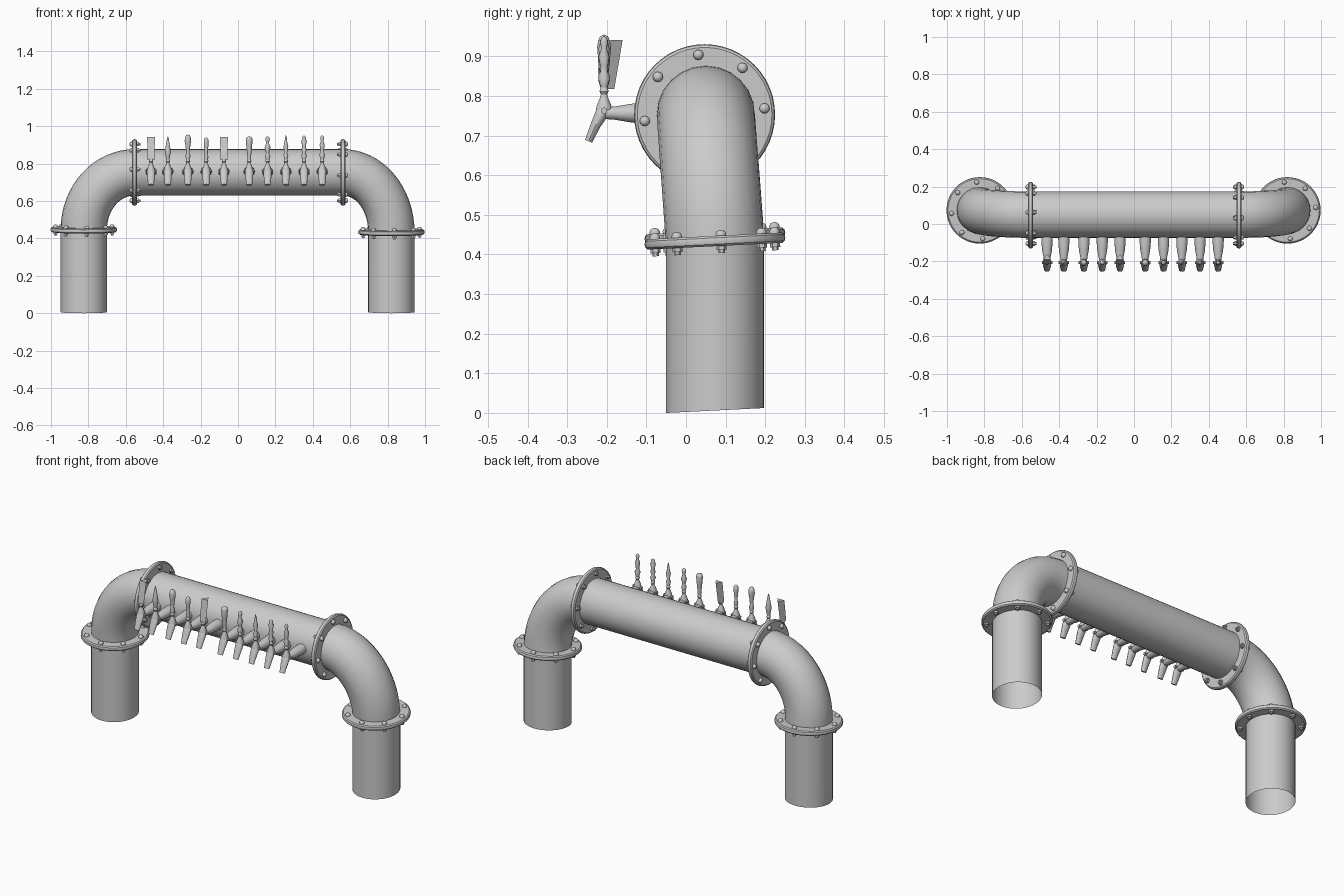
import bpy, bmesh, math
from mathutils import Vector, Matrix

if "Cube" in bpy.data.objects:
    bpy.data.objects.remove(bpy.data.objects["Cube"])

R, FR = 0.124, 0.178            # pipe and flange radius
PIPE_Y, PIPE_Z, LEG_Y = 0.05, 0.753, 0.073
TILT = 0.05                     # slope of the leg joints
X, Y, Z = Vector((1, 0, 0)), Vector((0, 1, 0)), Vector((0, 0, 1))


def finish(name, bm, angle=35):
    bmesh.ops.recalc_face_normals(bm, faces=bm.faces)
    me = bpy.data.meshes.new(name)
    bm.to_mesh(me)
    bm.free()
    for p in me.polygons:
        p.use_smooth = True
    me.set_sharp_from_angle(angle=math.radians(angle))
    ob = bpy.data.objects.new(name, me)
    bpy.context.collection.objects.link(ob)
    return ob


def loft(name, loops, caps=True, closed=False, angle=35):
    """Skin a list of equal point loops."""
    bm = bmesh.new()
    rows = [[bm.verts.new(p) for p in lp] for lp in loops]
    pairs = list(zip(rows, rows[1:])) + ([(rows[-1], rows[0])] if closed else [])
    n = len(rows[0])
    for a, b in pairs:
        for i in range(n):
            j = (i + 1) % n
            bm.faces.new((a[i], a[j], b[j], b[i]))
    if caps and not closed:
        bm.faces.new(rows[0])
        bm.faces.new(rows[-1])
    return finish(name, bm, angle)


def ring(c, u, v, n):
    return [Vector(c) + u * math.cos(2 * math.pi * i / n) + v * math.sin(2 * math.pi * i / n)
            for i in range(n)]


def lathe(name, prof, n=16, **kw):
    return loft(name, [ring((0, 0, z), X * r, Y * r, n) for r, z in prof], **kw)


def frame(u, v, w, origin):
    m = Matrix((u, v, w)).transposed().to_4x4()
    m.translation = origin
    return m


def flange(name, m):
    """Rounded disc with eight bolts; local +z points to the elbow."""
    prof = [(R - 0.004, -0.013), (FR - 0.008, -0.013), (FR - 0.002, -0.008), (FR, 0),
            (FR - 0.002, 0.008), (FR - 0.008, 0.013), (R - 0.004, 0.013)]
    lathe(name, prof, 48, closed=True).matrix_world = m
    for k in range(8):
        a = math.radians(6 + 45 * k)
        place = m @ Matrix.Translation((0.152 * math.cos(a), 0.152 * math.sin(a), 0))
        head = lathe(name + "_bolt_head", [(0.013, 0.01), (0.013, 0.018), (0.010, 0.024),
                                           (0.004, 0.027)], 12, angle=50)
        nut = lathe(name + "_bolt_nut", [(0.013, -0.010), (0.013, -0.023), (0.008, -0.023),
                                         (0.008, -0.031)], 6)
        head.matrix_world = nut.matrix_world = place


# Cross pipe
FX = {-1: -0.553, 1: 0.561}
loft("cross_pipe", [ring((FX[s], PIPE_Y, PIPE_Z), Y * R, Z * R, 40) for s in (-1, 1)], caps=False)

# Legs, elbows and flanges on each side
for s, side, lx, lz in ((-1, "left", -0.8245, 0.447), (1, "right", 0.82, 0.434)):
    slope = Vector((0, 1, TILT)) * R
    loft(side + "_leg", [ring((lx, LEG_Y, z), X * R, slope, 40) for z in (0.006, lz)], caps=False)
    arc = []
    for i in range(17):
        t = math.pi / 2 * i / 16
        c = Vector((FX[s] + (lx - FX[s]) * math.cos(t),
                    LEG_Y + (PIPE_Y - LEG_Y) * math.sin(t),
                    lz + (PIPE_Z - lz) * math.sin(t)))
        out = Vector((s * math.cos(t), 0, math.sin(t)))
        arc.append(ring(c, out * R, Vector((0, 1, TILT * math.cos(t))) * R, 24))
    loft(side + "_elbow", arc, caps=False)
    up = Vector((0, -TILT, 1)).normalized()
    tilt_y = Vector((0, 1, TILT)).normalized()
    flange(side + "_leg_flange", frame(tilt_y, -X, up, (lx, LEG_Y, lz)))
    flange(side + "_pipe_flange", frame(Y, Z * s, X * s, (FX[s], PIPE_Y - 0.003, PIPE_Z)))

# Handle profiles: radius, height
spindle = [(.008, .82), (.012, .84), (.016, .865), (.011, .895), (.006, .925), (.001, .946)]
knob = [(.009, .82), (.014, .84), (.009, .855), (.010, .875), (.017, .92), (.016, .938),
        (.010, .951), (.001, .955)]
slim = [(.008, .82), (.012, .835), (.008, .85), (.009, .87), (.013, .91), (.012, .928),
        (.007, .937), (.001, .94)]
bat = [(.009, .82), (.010, .84), (.015, .89), (.018, .925), (.015, .939), (.001, .946)]
beads = [(.009, .82), (.015, .84), (.009, .852), (.010, .865), (.016, .887), (.009, .905),
         (.008, .915), (.012, .93), (.009, .941), (.001, .946)]
spike = [(.008, .82), (.013, .845), (.007, .858), (.013, .89), (.008, .91), (.005, .935),
         (.001, .953)]
urn = [(.008, .82), (.015, .842), (.008, .855), (.014, .875), (.009, .89), (.015, .92),
       (.009, .932), (.010, .941), (.001, .95)]
finial = [(.008, .82), (.016, .848), (.009, .862), (.010, .875), (.014, .90), (.007, .92),
          (.010, .937), (.007, .947), (.001, .951)]
handles = [None, spindle, knob, slim, None, bat, beads, spike, urn, finial]
tap_x = [-.465, -.375, -.268, -.17, -.075, .06, .158, .256, .353, .45]
TY = -0.207

# Beer taps
for x, prof in zip(tap_x, handles):
    parts = []
    # shank out of the pipe
    shank = [(-.05, .028), (-.10, .027), (-.14, .024), (-.18, .017), (-.208, .015), (-.218, .009)]
    parts.append(loft("tap_shank", [ring((0, y, .757), X * r * 1.1, Z * r, 14) for y, r in shank]))
    # spout bending down, given as y, z, half width, half depth
    spout = [(-.204, .777, .014, .010), (-.209, .765, .021, .017), (-.217, .748, .022, .016),
             (-.229, .725, .020, .013), (-.240, .70, .017, .011), (-.246, .686, .016, .010)]
    lean = Vector((0, 0.92, -0.38))
    parts.append(loft("tap_spout", [ring((0, y, z), X * w, lean * d, 14) for y, z, w, d in spout]))
    # pivot pin
    parts.append(loft("tap_pin", [ring((px, TY, .763), Y * .008, Z * .008, 10)
                                  for px in (-.028, .028)]))
    # collar and stem under the handle
    collar = lathe("tap_collar", [(.021, .765), (.019, .776), (.010, .797), (.008, .805),
                                  (.012, .812), (.008, .824)], 14)
    collar.location.y = TY
    parts.append(collar)
    if prof:
        grip = lathe("tap_handle", prof, 14, angle=60)
        grip.location.y = TY
    else:
        # three-sided paddle leaning back
        grip = loft("tap_paddle_handle", [
            [Vector((-w, f, z)), Vector((w, f, z)), Vector((0, b, z))]
            for w, f, b, z in ((.018, -.211, -.181, .818), (.021, -.191, -.160, .942))])
    parts.append(grip)
    for ob in parts:
        ob.location.x = x
